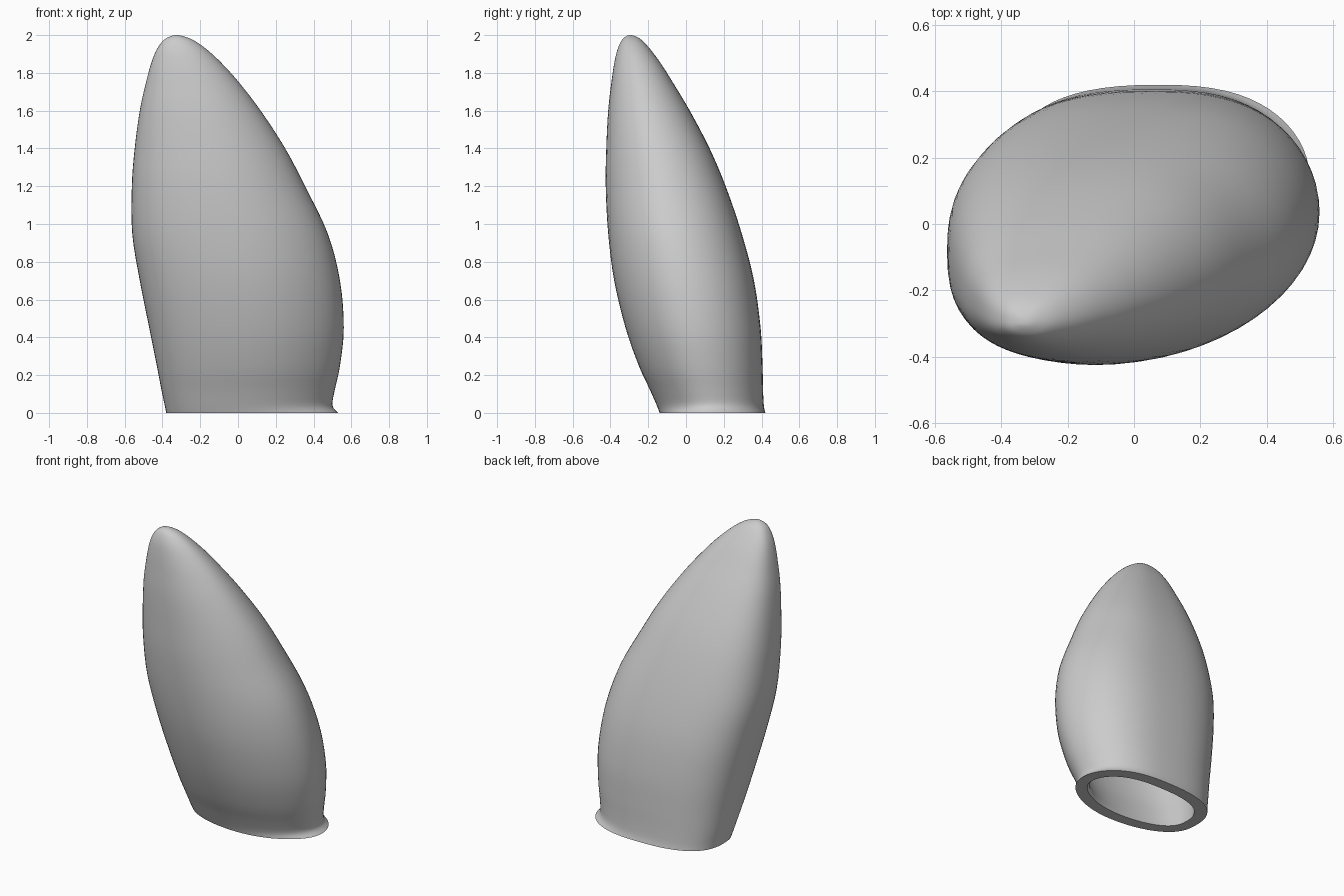
import bpy, bmesh
from math import sin, cos, pi, copysign

cube = bpy.data.objects.get("Cube")
if cube:
    bpy.data.objects.remove(cube, do_unlink=True)

SIDES = 64
STEPS = 4
WALL = 0.075

# Height, then left/right and front/back limits of the leaning shell
LEVELS = [
    (0, -.38, .53, -.14, .42),
    (.04, -.388, .5, -.155, .412),
    (.12, -.405, .512, -.19, .408),
    (.25, -.43, .54, -.25, .405),
    (.45, -.47, .56, -.32, .395),
    (.7, -.52, .54, -.38, .36),
    (.95, -.56, .475, -.412, .295),
    (1.2, -.562, .355, -.425, .21),
    (1.4, -.547, .25, -.422, .125),
    (1.6, -.52, .12, -.412, .02),
    (1.75, -.487, .005, -.395, -.07),
    (1.85, -.46, -.085, -.38, -.133),
    (1.92, -.432, -.16, -.364, -.185),
    (1.97, -.397, -.23, -.342, -.23),
    (1.993, -.36, -.285, -.318, -.265),
    (2, -.325, -.325, -.295, -.295),
]


def blend(a, b, c, d, t):
    """Smooth curve from b to c, guided by a and d."""
    return tuple(
        q + t * ((r - p) + t * ((2 * p - 5 * q + 4 * r - s) + t * (3 * (q - r) + s - p))) / 2
        for p, q, r, s in zip(a, b, c, d))


def smooth_levels(levels):
    z, x0, x1, y0, y1 = levels[-2]
    guided = [levels[0]] + levels + [(z, x1, x0, y1, y0)]
    result = []
    for i in range(len(levels) - 1):
        for k in range(STEPS):
            result.append(blend(*guided[i:i + 4], k / STEPS))
    return result


def add_ring(bm, level, inset=0):
    """Rounded section, fuller at the back right and leaner at the front left."""
    z, x0, x1, y0, y1 = level
    rx, ry = (x1 - x0) / 2 - inset, (y1 - y0) / 2 - inset
    ring = []
    for i in range(SIDES):
        a = 2 * pi * i / SIDES
        power = 2 / (2.25 + 0.3 * cos(a - 0.75 * pi))
        c, s = cos(a), sin(a)
        x = (x0 + x1) / 2 + rx * copysign(abs(c) ** power, c)
        y = (y0 + y1) / 2 + ry * copysign(abs(s) ** power, s)
        ring.append(bm.verts.new((x, y, z)))
    return ring


def bridge(bm, low, high):
    for i in range(SIDES):
        j = (i + 1) % SIDES
        bm.faces.new((low[i], low[j], high[j], high[i]))


def close(bm, ring, point):
    tip = bm.verts.new(point)
    for i in range(SIDES):
        bm.faces.new((ring[i], ring[(i + 1) % SIDES], tip))


bm = bmesh.new()
levels = smooth_levels(LEVELS)

# Outer skin
outer = [add_ring(bm, level) for level in levels]
for low, high in zip(outer, outer[1:]):
    bridge(bm, low, high)
z, x0, x1, y0, y1 = LEVELS[-1]
close(bm, outer[-1], (x0, y0, z))

# Hollow inside, opening through a flat rim at the bottom
hollow = [v for v in levels if min(v[2] - v[1], v[4] - v[3]) > 2.6 * WALL]
inner = [add_ring(bm, level, WALL) for level in hollow]
for low, high in zip(inner, inner[1:]):
    bridge(bm, low, high)
z, x0, x1, y0, y1 = hollow[-1]
close(bm, inner[-1], ((x0 + x1) / 2, (y0 + y1) / 2, z + 0.02))
bridge(bm, outer[0], inner[0])
bmesh.ops.recalc_face_normals(bm, faces=bm.faces)

mesh = bpy.data.meshes.new("ear_shell")
bm.to_mesh(mesh)
bm.free()
ear = bpy.data.objects.new("ear_shell", mesh)
bpy.context.collection.objects.link(ear)

# Plain grey finish
grey = bpy.data.materials.new("light_grey")
grey.use_nodes = True
colour = (0.6, 0.6, 0.6, 1)
grey.diffuse_color = colour
grey.node_tree.nodes["Principled BSDF"].inputs["Base Color"].default_value = colour
mesh.materials.append(grey)

bpy.context.view_layer.objects.active = ear
ear.select_set(True)
bpy.ops.object.shade_smooth_by_angle(angle=pi / 4)
